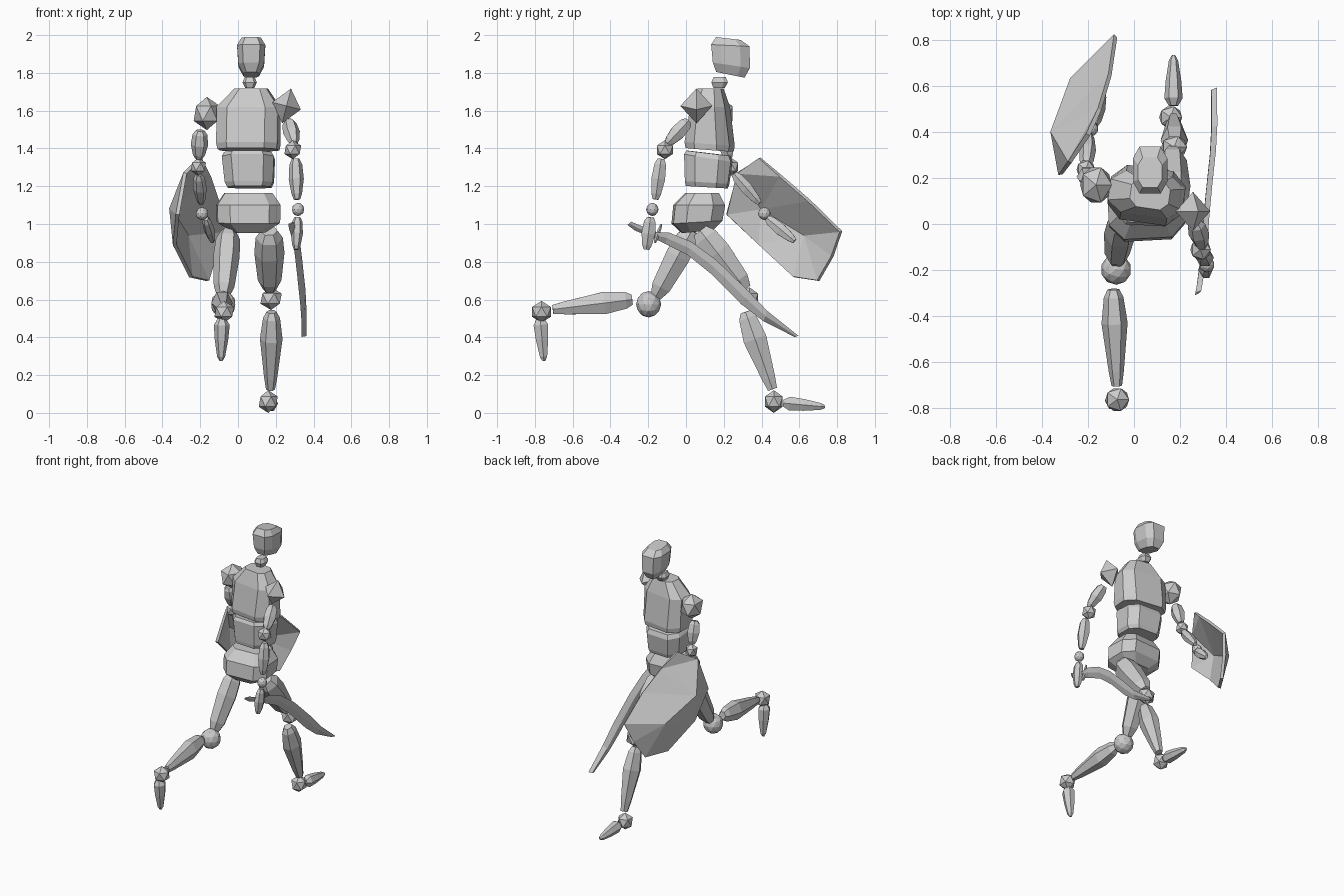
import bpy, bmesh, math
from mathutils import Vector, Matrix

grey = bpy.data.materials.new("clay_grey")
grey.diffuse_color = (0.6, 0.6, 0.6, 1)


def finish(name, bm):
    bmesh.ops.recalc_face_normals(bm, faces=bm.faces)
    mesh = bpy.data.meshes.new(name)
    bm.to_mesh(mesh)
    bm.free()
    mesh.materials.append(grey)
    obj = bpy.data.objects.new(name, mesh)
    bpy.context.collection.objects.link(obj)
    return obj


def loft(name, rings):
    """Skin a stack of equal-length point rings and cap both ends."""
    bm = bmesh.new()
    rows = [[bm.verts.new(p) for p in ring] for ring in rings]
    n = len(rows[0])
    for a, b in zip(rows, rows[1:]):
        for i in range(n):
            j = (i + 1) % n
            bm.faces.new((a[i], a[j], b[j], b[i]))
    bm.faces.new(rows[0])
    bm.faces.new(rows[-1])
    return finish(name, bm)


def limb(name, p, q, w, d, profile, n=6, spin=0.0):
    """Faceted limb from p to q; w is the half width across x, d the half depth."""
    p, q = Vector(p), Vector(q)
    axis = (q - p).normalized()
    side = (Vector((1, 0, 0)) - axis * axis.x).normalized()
    deep = axis.cross(side)
    rings = []
    for t, s in profile:
        c = p.lerp(q, t)
        rings.append([c + side * (w * s * math.cos(2 * math.pi * i / n + spin))
                      + deep * (d * s * math.sin(2 * math.pi * i / n + spin)) for i in range(n)])
    return loft(name, rings)


def block(name, sections, twist=0.0):
    """Chamfered body block; section = z, centre x, centre y, half x, half y, slope."""
    rings = []
    rot = Matrix.Rotation(math.radians(twist), 3, 'Z')
    for z, cx, cy, hx, hy, slope in sections:
        a, b = hx * 0.62, hy * 0.5
        ring = []
        for x, y in ((hx, -b), (hx, b), (a, hy), (-a, hy), (-hx, b), (-hx, -b), (-a, -hy), (a, -hy)):
            ring.append(rot @ Vector((x, y, slope * y)) + Vector((cx, cy, z)))
        rings.append(ring)
    return loft(name, rings)


def ball(name, c, r, sub=1, turn=0.0):
    bm = bmesh.new()
    bmesh.ops.create_icosphere(bm, subdivisions=sub, radius=1)
    m = Matrix.Translation(c) @ Matrix.Diagonal((*r, 1)) @ Matrix.Rotation(turn, 4, 'X')
    bmesh.ops.transform(bm, matrix=m, verts=bm.verts)
    return finish(name, bm)


def diamond(name, c, r, tilt):
    bm = bmesh.new()
    bmesh.ops.create_uvsphere(bm, u_segments=4, v_segments=2, radius=1)
    m = Matrix.Translation(c) @ Matrix.Rotation(tilt, 4, 'Y') @ Matrix.Diagonal((*r, 1))
    bmesh.ops.transform(bm, matrix=m, verts=bm.verts)
    return finish(name, bm)


# Head, neck and torso
block("head", [(1.79, 0.07, 0.235, 0.042, 0.075, -0.2), (1.84, 0.07, 0.24, 0.068, 0.098, -0.15),
               (1.945, 0.07, 0.235, 0.075, 0.102, -0.05), (1.982, 0.07, 0.225, 0.052, 0.065, -0.12)])
block("neck", [(1.72, 0.062, 0.175, 0.024, 0.03, 0), (1.75, 0.062, 0.178, 0.038, 0.044, 0),
               (1.778, 0.062, 0.178, 0.026, 0.032, 0)])
block("chest", [(1.393, 0.055, 0.125, 0.158, 0.115, -0.08), (1.425, 0.055, 0.125, 0.164, 0.12, -0.08),
                (1.62, 0.055, 0.128, 0.164, 0.092, 0), (1.718, 0.07, 0.13, 0.085, 0.062, 0)], -8)
block("abdomen", [(1.195, 0.06, 0.11, 0.115, 0.108, -0.06), (1.22, 0.06, 0.112, 0.128, 0.114, -0.06),
                  (1.35, 0.055, 0.118, 0.138, 0.124, -0.16), (1.375, 0.055, 0.118, 0.125, 0.112, -0.12)], -3)
block("pelvis", [(0.96, 0.055, 0.06, 0.09, 0.08, 0.1), (1.01, 0.055, 0.058, 0.165, 0.13, 0.06),
                 (1.1, 0.055, 0.07, 0.168, 0.132, 0), (1.165, 0.055, 0.085, 0.125, 0.085, 0)], 3)

# Limb profiles: position along the axis and relative girth
MID = [(0, 0.5), (0.14, 0.85), (0.5, 1.0), (0.86, 0.7), (1, 0.42)]
THIGH = [(0, 0.55), (0.12, 0.9), (0.38, 1.0), (0.85, 0.78), (1, 0.45)]
SHIN = [(0, 0.45), (0.08, 0.75), (0.35, 1.0), (0.85, 0.58), (1, 0.4)]
FOOT = [(0, 0.5), (0.15, 1.0), (0.5, 0.85), (0.9, 0.5), (1, 0.2)]

# Right arm, swung back and holding the blade
diamond("right_shoulder", (0.257, 0.055, 1.625), (0.078, 0.085, 0.095), 0.25)
limb("right_upper_arm", (0.268, 0.012, 1.545), (0.298, -0.10, 1.425), 0.045, 0.045, MID)
ball("right_elbow", (0.29, -0.112, 1.393), (0.05, 0.05, 0.05))
limb("right_forearm", (0.305, -0.132, 1.345), (0.312, -0.162, 1.13), 0.04, 0.042, MID)
ball("right_wrist", (0.318, -0.178, 1.077), (0.033, 0.033, 0.035), 2)
limb("right_hand", (0.315, -0.188, 1.035), (0.308, -0.21, 0.865), 0.032, 0.042, MID)

# Left arm, reaching forward behind the shield
ball("left_shoulder", (-0.165, 0.17, 1.585), (0.078, 0.09, 0.088))
limb("left_upper_arm", (-0.2, 0.185, 1.495), (-0.208, 0.228, 1.345), 0.046, 0.045, MID)
ball("left_elbow", (-0.21, 0.238, 1.303), (0.045, 0.045, 0.048))
limb("left_forearm", (-0.208, 0.255, 1.265), (-0.195, 0.39, 1.11), 0.036, 0.036, MID)
ball("left_wrist", (-0.19, 0.415, 1.055), (0.034, 0.034, 0.034), 2)
limb("left_hand", (-0.17, 0.43, 1.03), (-0.135, 0.575, 0.91), 0.028, 0.036, MID)

# Left leg, trailing with the shin raised
limb("left_thigh", (-0.05, 0.03, 0.965), (-0.078, -0.16, 0.615), 0.07, 0.075, THIGH)
ball("left_knee", (-0.078, -0.198, 0.575), (0.067, 0.067, 0.07), 2)
limb("left_shin", (-0.09, -0.285, 0.6), (-0.075, -0.705, 0.548), 0.057, 0.068, SHIN)
ball("left_ankle", (-0.073, -0.765, 0.535), (0.058, 0.058, 0.058), 1)
limb("left_foot", (-0.085, -0.772, 0.5), (-0.09, -0.752, 0.275), 0.042, 0.044, FOOT)

# Right leg, striding forward
limb("right_thigh", (0.165, 0.075, 0.965), (0.168, 0.315, 0.655), 0.08, 0.084, THIGH)
ball("right_knee", (0.175, 0.335, 0.605), (0.063, 0.055, 0.06))
limb("right_shin", (0.178, 0.315, 0.535), (0.172, 0.458, 0.125), 0.06, 0.072, SHIN)
ball("right_ankle", (0.16, 0.465, 0.06), (0.056, 0.055, 0.06))
limb("right_foot", (0.172, 0.515, 0.052), (0.172, 0.735, 0.032), 0.04, 0.042, FOOT)

# Curved blade with a thin diamond section: y, upper z, lower z, x
stations = [(-0.30, 1.012, 0.995, 0.278), (-0.26, 0.995, 0.965, 0.285), (-0.16, 0.955, 0.925, 0.298),
            (-0.10, 0.955, 0.895, 0.305), (0.02, 0.905, 0.835, 0.313), (0.15, 0.81, 0.73, 0.325),
            (0.31, 0.655, 0.57, 0.342), (0.42, 0.54, 0.485, 0.348), (0.585, 0.408, 0.402, 0.347)]
loft("curved_sword", [[(x + 0.015, y + 0.01, hi), (x + 0.008, y, (hi + lo) / 2),
                       (x - 0.012, y - 0.01, lo), (x - 0.01, y, (hi + lo) / 2)]
                      for y, hi, lo, x in stations])
limb("sword_guard", (0.297, -0.165, 0.9), (0.297, -0.13, 1.0), 0.014, 0.012, MID)

# Bent shield: upper edge, outer ridge and lower edge
rows = [[(-0.2, 0.39, 1.35), (-0.15, 0.5, 1.255), (-0.105, 0.65, 1.125), (-0.08, 0.82, 0.96)],
        [(-0.28, 0.27, 1.27), (-0.355, 0.4, 1.08), (-0.27, 0.63, 0.94), (-0.12, 0.775, 0.83)],
        [(-0.32, 0.215, 1.05), (-0.335, 0.385, 0.89), (-0.25, 0.57, 0.72), (-0.16, 0.70, 0.70)]]
bm = bmesh.new()
grid = [[bm.verts.new(p) for p in row] for row in rows]
for a, b in zip(grid, grid[1:]):
    for i in range(3):
        bm.faces.new((a[i], a[i + 1], b[i + 1], b[i]))
bmesh.ops.triangulate(bm, faces=bm.faces)
shield = finish("shield", bm)
solid = shield.modifiers.new("thickness", 'SOLIDIFY')
solid.thickness = 0.02
solid.offset = 0
